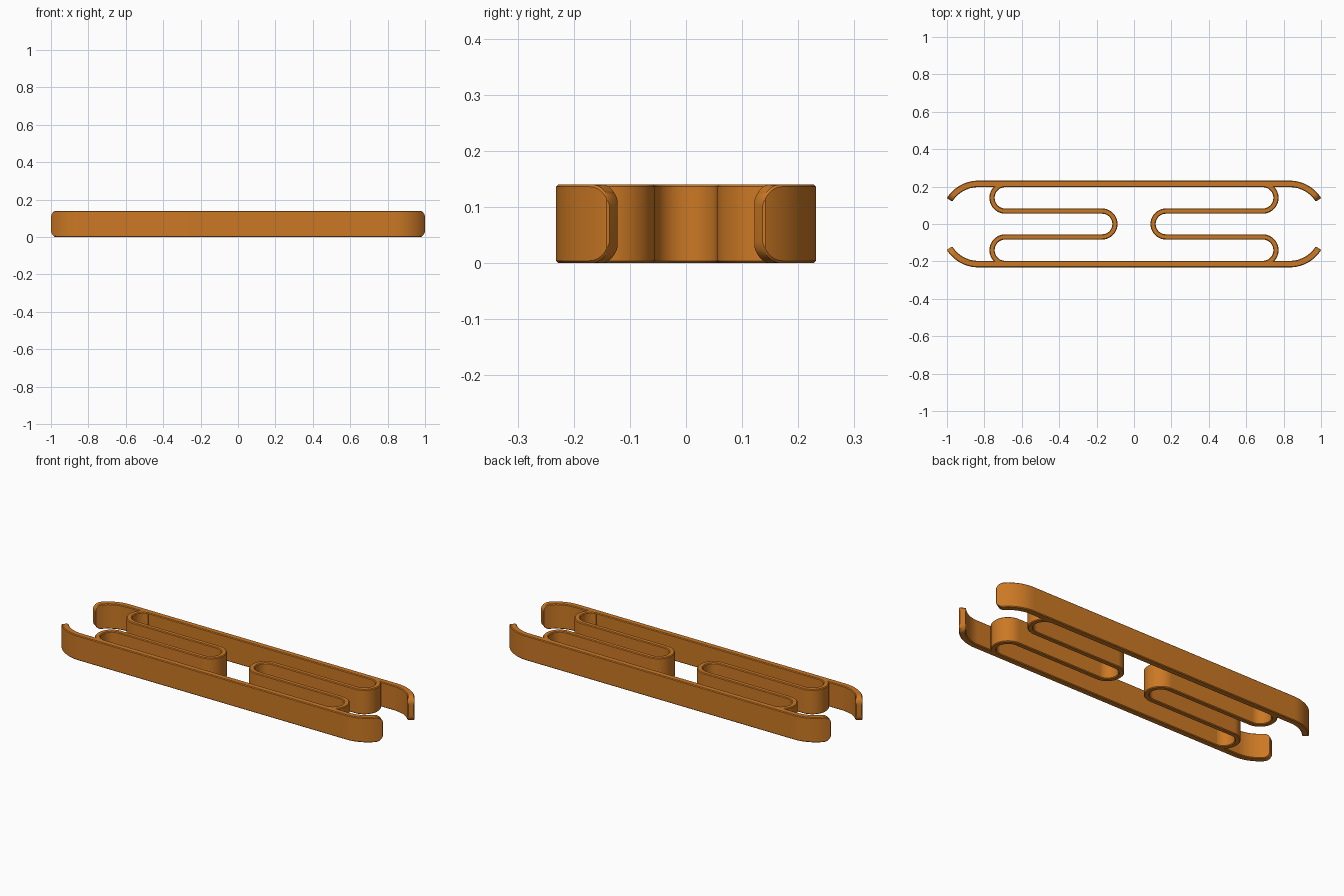
import bpy, bmesh, math

if "Cube" in bpy.data.objects:
    bpy.data.objects.remove(bpy.data.objects["Cube"])

H = 0.07       # half height of every strip
C = 0.004      # edge chamfer

mat = bpy.data.materials.new("burnt orange")
mat.diffuse_color = (0.60, 0.19, 0.018, 1)
mat.use_nodes = True
mat.node_tree.nodes["Principled BSDF"].inputs["Base Color"].default_value = mat.diffuse_color


def arc(cx, cy, r, a0, a1, steps=28, ease=None, flip=1):
    """Points along an arc, each with its sideways normal."""
    out = []
    for i in range(steps + 1):
        u = i / steps
        if ease:
            u = ease(u)
        a = math.radians(a0 + (a1 - a0) * u)
        c, s = math.cos(a), math.sin(a)
        out.append((cx + r * c, cy + r * s, flip * c, flip * s))
    return out


def strip(name, path, half, corner=0.0):
    """Sweep a chamfered upright strip along a path; corner rounds its ends."""
    dist = [0.0]
    for p, q in zip(path, path[1:]):
        dist.append(dist[-1] + math.hypot(q[0] - p[0], q[1] - p[1]))
    bm = bmesh.new()
    rings = []
    for (x, y, nx, ny), s in zip(path, dist):
        d = min(s, dist[-1] - s)
        t, h = half, H
        if corner:
            t -= max(0.0, C - d)
            k = max(0.0, corner - d)
            h += math.sqrt(max(0.0, corner * corner - k * k)) - corner
        section = [(t, h - C), (t - C, h), (C - t, h), (-t, h - C),
                   (-t, C - h), (C - t, -h), (t - C, -h), (t, C - h)]
        rings.append([bm.verts.new((x + nx * n, y + ny * n, H + z)) for n, z in section])
    for a, b in zip(rings, rings[1:]):
        for i in range(8):
            j = (i + 1) % 8
            bm.faces.new((a[i], a[j], b[j], b[i]))
    bm.faces.new(rings[0])
    bm.faces.new(rings[-1])
    bmesh.ops.recalc_face_normals(bm, faces=bm.faces)
    mesh = bpy.data.meshes.new(name)
    bm.to_mesh(mesh)
    bm.free()
    mesh.materials.append(mat)
    ob = bpy.data.objects.new(name, mesh)
    bpy.context.collection.objects.link(ob)
    bpy.ops.object.select_all(action='DESELECT')
    ob.select_set(True)
    bpy.context.view_layer.objects.active = ob
    bpy.ops.object.shade_smooth_by_angle(angle=math.radians(30))
    return ob


def mirrored(path, sx, sy):
    return [(x * sx, y * sy, nx * sx, ny * sy) for x, y, nx, ny in path]


# Long side bars with curled, rounded ends
tip = arc(0.832, 0.0325, 0.182, 90, 32, ease=lambda u: 1 - (1 - u) ** 2)
bar = mirrored(tip, -1, 1)[::-1] + tip
strip("back_bar", bar, 0.0175, corner=0.038)
strip("front_bar", mirrored(bar, 1, -1), 0.0175, corner=0.038)

# Serpentine springs joining the two bars
outer_turn = arc(0.688, 0.14, 0.071, 82, -90)
inner_turn = arc(0.171, 0.0, 0.069, 90, 270, flip=-1)
spring = outer_turn + inner_turn + mirrored(outer_turn, 1, -1)[::-1]
strip("right_spring", spring, 0.014)
strip("left_spring", mirrored(spring, -1, 1), 0.014)
